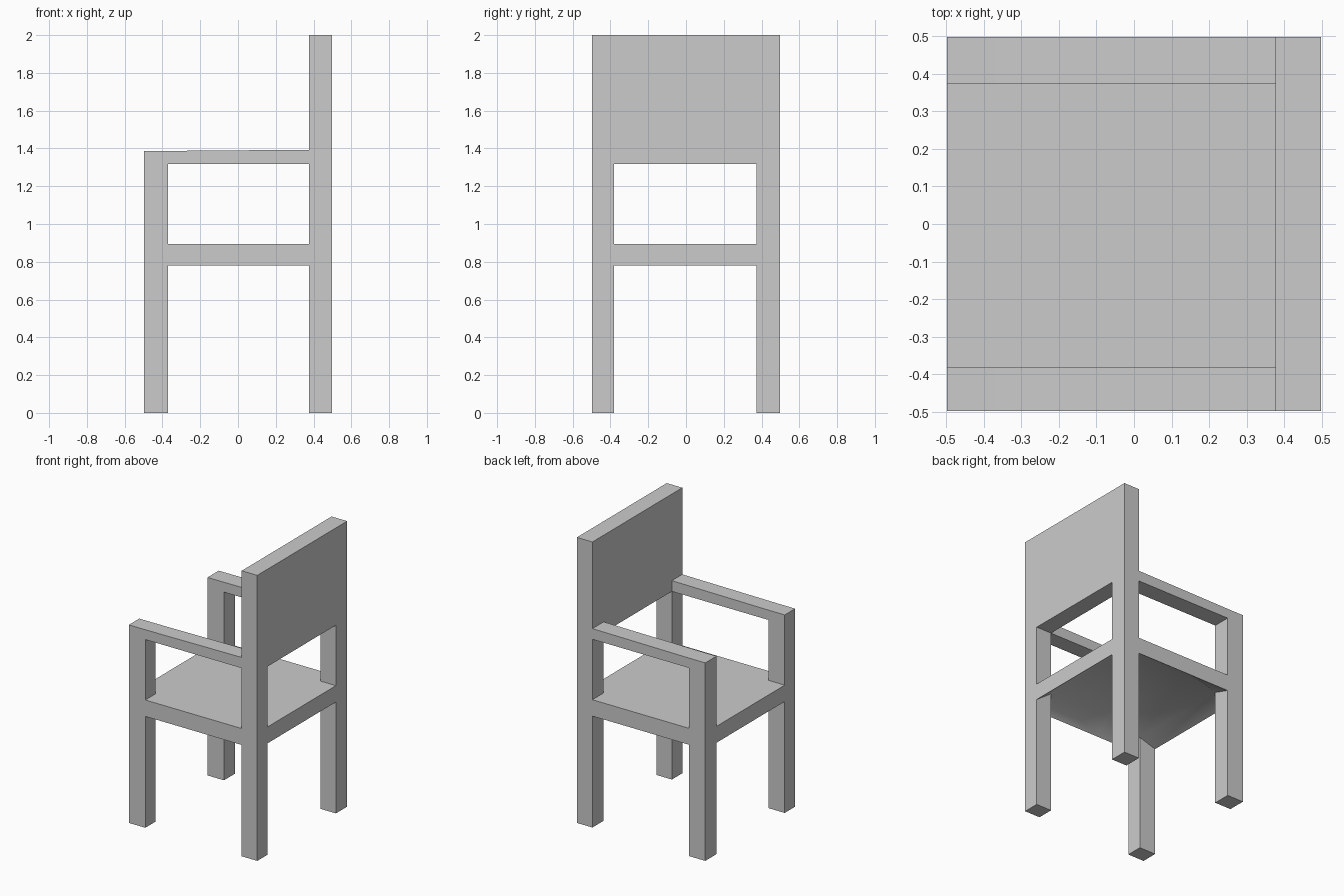
import bpy, bmesh, math

if "Cube" in bpy.data.objects:
    bpy.data.objects.remove(bpy.data.objects["Cube"])

X0, X1 = -0.4975, 0.4975      # outer front / back of the chair
Y0, Y1 = -0.4975, 0.4975      # outer sides
FX, BX = -0.37, 0.377         # inner faces of front and back legs
LY, RY = -0.382, 0.373        # inner faces of the two sides
SEAT_LOW, SEAT_TOP = 0.78, 0.895
ARM_LOW, ARM_TOP = 1.318, 1.39


def finish(name, bm):
    bmesh.ops.recalc_face_normals(bm, faces=bm.faces)
    mesh = bpy.data.meshes.new(name)
    bm.to_mesh(mesh)
    bm.free()
    obj = bpy.data.objects.new(name, mesh)
    bpy.context.collection.objects.link(obj)
    return obj


def box(name, x, y, z):
    bm = bmesh.new()
    bmesh.ops.create_cube(bm, size=1)
    for v in bm.verts:
        v.co = [r[0] if c < 0 else r[1] for c, r in zip(v.co, (x, y, z))]
    return finish(name, bm)


# legs and armrests on both sides
for side, y in (("right", (Y0, LY)), ("left", (RY, Y1))):
    leg = box(f"front_leg_{side}", (X0, FX), y, (0, ARM_TOP))
    for v in leg.data.vertices:
        if v.co.z > 1:
            v.co.z = 1.387 
    arm = box(f"armrest_{side}", (FX, BX), y, (ARM_LOW, ARM_TOP))
    for v in arm.data.vertices:
        if v.co.z > 1.35:
            v.co.z = 1.387 if v.co.x < 0 else 1.393
    box(f"back_leg_{side}", (BX, X1), y, (0, ARM_LOW))

# backrest panel
box("backrest", (BX, X1), (Y0, Y1), (ARM_LOW, 2.0))

# seat: notched at the legs, flat on top, hollowed underneath
xs = [X0, FX, -0.1, BX, X1]
ys = [Y0, LY, RY, Y1]
hollow = [SEAT_LOW, 0.82, 0.866, 0.866, SEAT_LOW]
bm = bmesh.new()
grid = [[bm.verts.new((x, y, h if 0 < j < 3 else SEAT_LOW))
         for j, y in enumerate(ys)] for x, h in zip(xs, hollow)]
for i in range(4):
    for j in range(3):
        if i in (0, 3) and j in (0, 2):
            continue
        bm.faces.new((grid[i][j], grid[i][j + 1],
                      grid[i + 1][j + 1], grid[i + 1][j]))
bmesh.ops.delete(bm, geom=[v for v in bm.verts if not v.link_faces], context='VERTS')
# keep the hollow surface and raise a copy as the flat top
ext = bmesh.ops.extrude_face_region(bm, geom=bm.faces[:], use_keep_orig=True)
for g in ext["geom"]:
    if isinstance(g, bmesh.types.BMVert):
        g.co.z = SEAT_TOP
seat = finish("seat", bm)
bpy.context.view_layer.objects.active = seat
seat.select_set(True)
bpy.ops.object.shade_smooth_by_angle(angle=math.radians(42))
